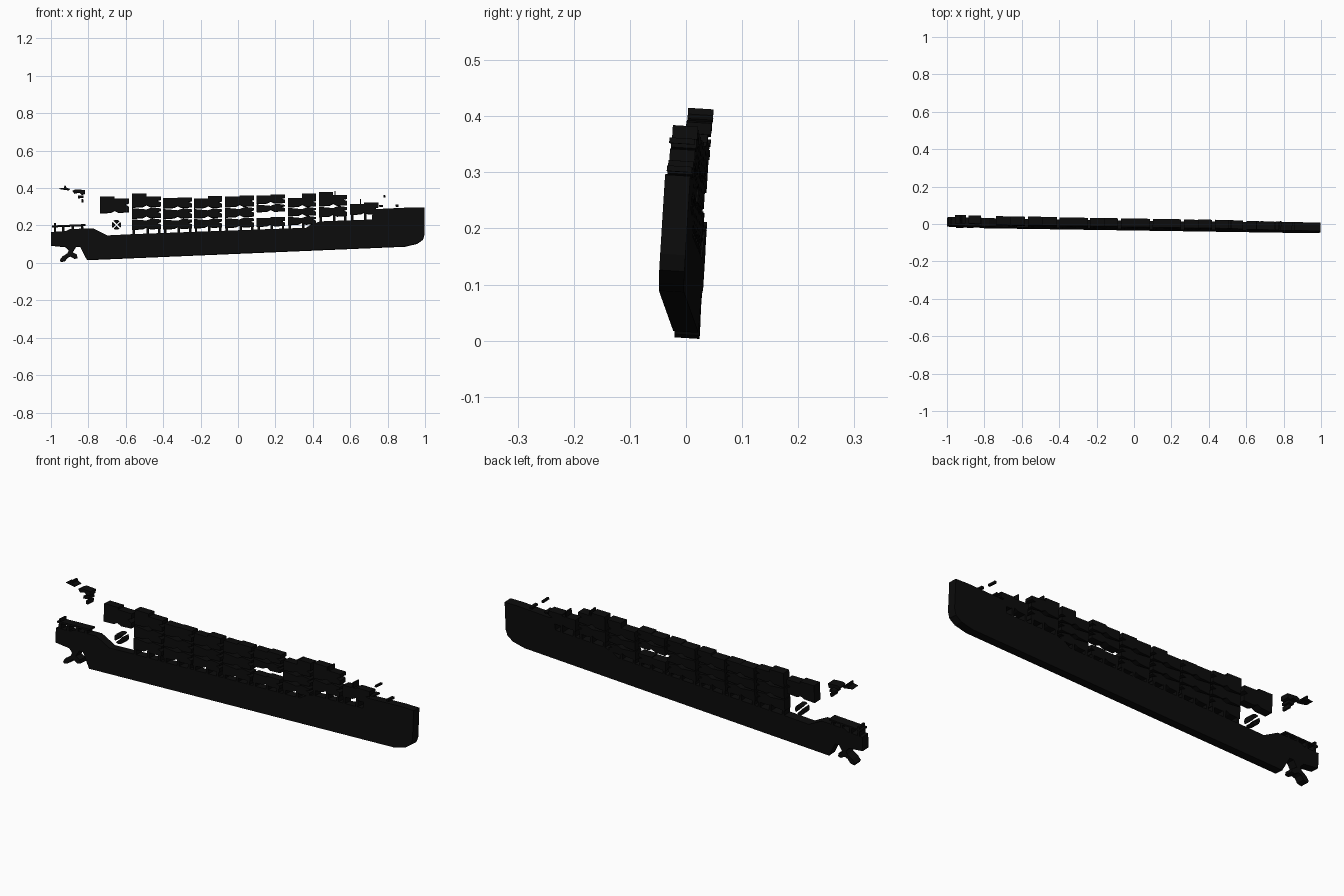
import bpy, bmesh, math

black = bpy.data.materials.new("matte_black")
black.diffuse_color = (0.0035, 0.0035, 0.0035, 1)

THICK = 0.045   # depth of the cut-out silhouette
TILT = 0.043    # the ship rises slightly towards the bow


def plate(name, *outlines):
    """Extrude x/z outlines into slabs lying in the slightly turned, leaning plane."""
    bm = bmesh.new()
    for pts in outlines:
        front, back = [], []
        for x, z in pts:
            y = -0.038 - 0.0177 * x + 0.062 * z
            front.append(bm.verts.new((x, y, z)))
            back.append(bm.verts.new((x + 0.0177 * THICK, y + THICK, z - 0.062 * THICK)))
        bm.faces.new(front)
        bm.faces.new(back[::-1])
        n = len(pts)
        for i in range(n):
            j = (i + 1) % n
            bm.faces.new((front[j], front[i], back[i], back[j]))
    bmesh.ops.recalc_face_normals(bm, faces=bm.faces)
    me = bpy.data.meshes.new(name)
    bm.to_mesh(me)
    bm.free()
    me.materials.append(black)
    ob = bpy.data.objects.new(name, me)
    bpy.context.collection.objects.link(ob)
    return ob


def box(x0, x1, z0, z1):
    d = TILT * (x1 - x0)
    return [(x0, z0), (x1, z0 + d), (x1, z1 + d), (x0, z1)]


# Hull with raised stern, sheered deck and high bow
plate("hull", [
    (-1, 0.094), (-0.92, 0.086), (-0.845, 0.088), (-0.83, 0.06), (-0.808, 0.017),
    (0.893, 0.089), (0.957, 0.104), (0.988, 0.126), (0.997, 0.155), (0.997, 0.296),
    (0.93, 0.297), (0.745, 0.288), (0.72, 0.275), (0.715, 0.232), (0.44, 0.222),
    (0.39, 0.205), (0.365, 0.188), (-0.56, 0.154), (-0.70, 0.147), (-0.775, 0.185),
    (-0.90, 0.181), (-0.92, 0.17), (-1, 0.165)])

# Propeller and rudder below the stern
plate("propeller", [
    (-0.925, 0.09), (-0.865, 0.09), (-0.885, 0.058), (-0.862, 0.045), (-0.858, 0.028),
    (-0.875, 0.024), (-0.895, 0.036), (-0.912, 0.03), (-0.925, 0.012), (-0.948, 0.006),
    (-0.953, 0.016), (-0.938, 0.035), (-0.912, 0.052), (-0.905, 0.068)])

# Stern railing with posts
plate("stern_railing", box(-0.995, -0.815, 0.192, 0.2),
      *[box(x, x + 0.012, 0.16, 0.197) for x in (-0.985, -0.94, -0.89, -0.84)],
      box(-0.985, -0.975, 0.197, 0.214))

# Bridge fragments floating above the stern
plate("bridge_roof", [(-0.957, 0.398), (-0.93, 0.402), (-0.928, 0.415), (-0.922, 0.415),
                      (-0.92, 0.404), (-0.9, 0.396), (-0.905, 0.39), (-0.935, 0.394)])
plate("bridge_wing", [(-0.885, 0.386), (-0.87, 0.393), (-0.818, 0.39), (-0.82, 0.37),
                      (-0.835, 0.366), (-0.85, 0.378), (-0.875, 0.372)])
plate("bridge_windows", box(-0.855, -0.826, 0.348, 0.36), box(-0.838, -0.828, 0.325, 0.342))

# Round vent split into four quarters
quarters = []
for k in range(4):
    a = k * math.pi / 2
    cx, cz = -0.65 + 0.006 * math.cos(a), 0.205 + 0.006 * math.sin(a)
    quarters.append([(cx, cz)] + [
        (-0.65 + 0.025 * math.cos(a + t), 0.205 + 0.025 * math.sin(a + t))
        for t in (-0.62, -0.3, 0, 0.3, 0.62)])
plate("round_vent", *quarters)


# Container stacks: left, right, bottom, top on left half, top on right half, rows
def stack(name, x0, x1, z0, top_l, top_r, rows):
    outlines = []
    mid, d, w = (x0 + x1) / 2, TILT * (x1 - x0), x1 - x0
    h = (min(top_l, top_r) - z0) / rows
    for i in range(rows):
        b, t = z0 + i * h, z0 + (i + 1) * h - 0.004
        if i == rows - 1:   # stepped upper edge
            upper = [(x1, top_r), (mid, top_r), (mid, top_l), (x0, top_l)]
        else:               # sloping upper edge leaves a wedge gap
            upper = [(x1, t + d - 0.008), (mid + 0.2 * w, t + d - 0.002),
                     (mid, t + d / 2 - 0.01), (x0, t)]
        side = [(x1, b + d), (x1, b + d + h * 0.35), (x1 - 0.02, b + d + h * 0.5),
                (x1, b + d + h * 0.6)]
        outlines.append([(x0, b), (mid - 0.02, b + d / 2), (mid, b + d / 2 + 0.01),
                         (mid + 0.02, b + d / 2)] + side + upper)
    plate(name, *outlines)


stacks = [
    (-0.738, -0.583, 0.266, 0.355, 0.345, 1),
    (-0.567, -0.412, 0.178, 0.370, 0.356, 3),
    (-0.400, -0.246, 0.180, 0.348, 0.350, 3),
    (-0.235, -0.086, 0.186, 0.345, 0.357, 3),
    (-0.070, 0.086, 0.188, 0.354, 0.360, 3),
    (0.100, 0.250, 0.272, 0.360, 0.366, 2),
    (0.100, 0.250, 0.194, 0.240, 0.245, 1),
    (0.267, 0.417, 0.203, 0.346, 0.371, 3),
    (0.433, 0.583, 0.246, 0.378, 0.362, 2),
    (0.600, 0.750, 0.258, 0.315, 0.322, 1),
]
for i, s in enumerate(stacks):
    plate_name = "container_stack_%d" % (i + 1)
    stack(plate_name, *s)

# Short supports between deck and container stacks
supports = []
for x0, x1, z0 in [s[:3] for s in stacks if s[0] > -0.6 and s[2] < 0.26]:
    deck = 0.150 + 0.0365 * (x0 + 0.56) if x0 < 0.4 else 0.215
    for x in (x0 + 0.004, (x0 + x1) / 2, x1 - 0.016):
        supports.append(box(x, x + 0.012, deck, z0 + TILT * (x - x0) + 0.012))
plate("stack_supports", *supports)

# Antennas and small foredeck fittings
plate("fore_mast", box(0.652, 0.658, 0.31, 0.342))
plate("stack_antennas", box(0.345, 0.351, 0.345, 0.372), box(0.515, 0.521, 0.36, 0.384))
plate("foredeck_lights", box(0.777, 0.787, 0.352, 0.362), box(0.843, 0.857, 0.302, 0.312))
plate("foredeck_winch", box(0.755, 0.775, 0.302, 0.31))
